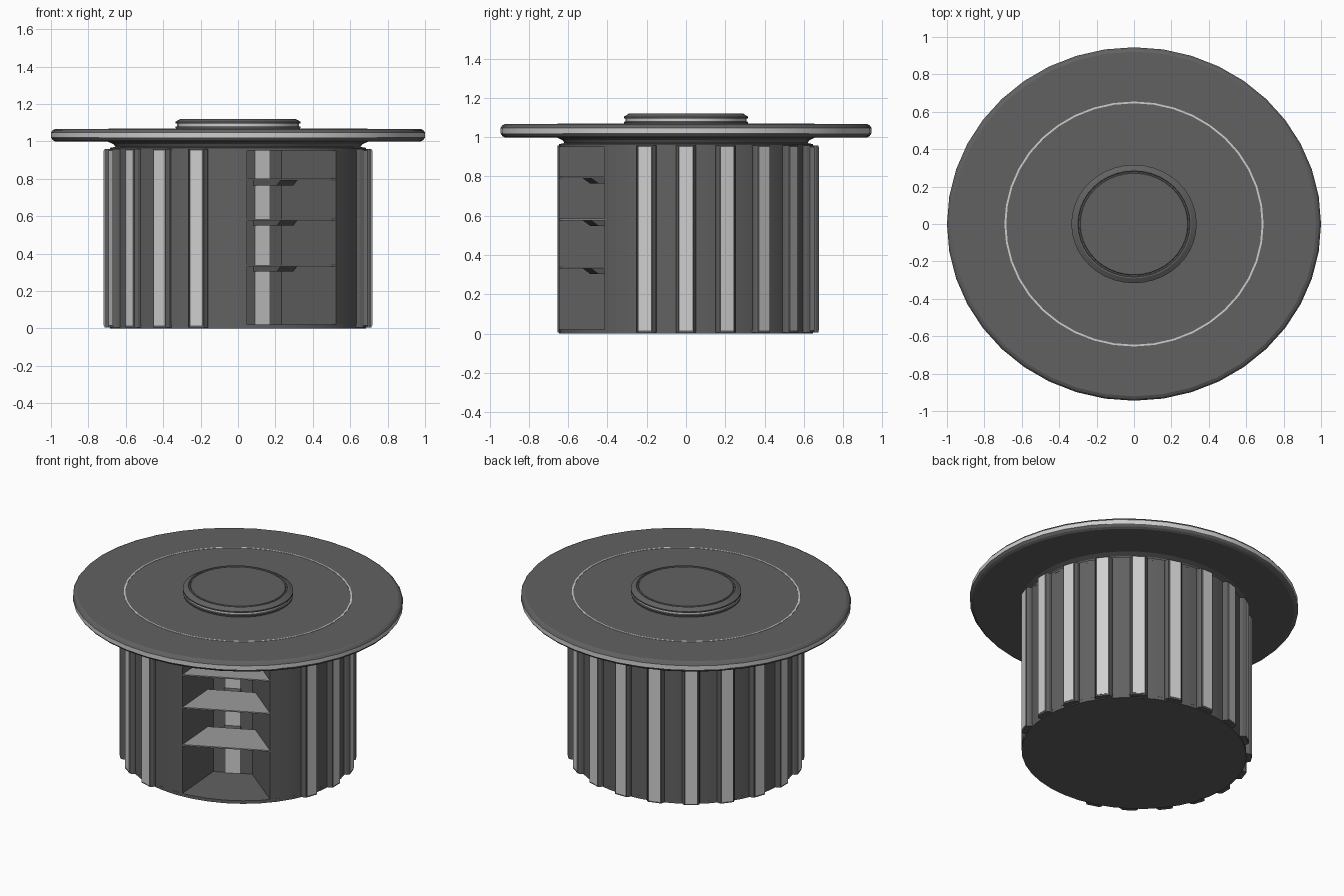
import bpy, bmesh
from math import sin, cos, tan, radians, pi
from mathutils import Matrix

cube = bpy.data.objects.get("Cube")
if cube:
    bpy.data.objects.remove(cube)

SQUASH = 0.945            # plan is slightly oval
SEG = 40
NICHE = -63               # direction and half angle of the open niche
HALF = 23
BODY_R = 0.685
BACK_R = 0.28


def material(name, value):
    m = bpy.data.materials.new(name)
    colour = (value, value, value, 1)
    m.diffuse_color = colour
    m.use_nodes = True
    bsdf = next(n for n in m.node_tree.nodes if n.type == 'BSDF_PRINCIPLED')
    bsdf.inputs["Base Color"].default_value = colour
    return m


DARK = material("dark_grey", 0.12)
LIGHT = material("light_grey", 0.62)
SHELF = material("shelf_grey", 0.33)
made = []


def finish(name, bm, mats, angle=0):
    turn = Matrix.Rotation(radians(angle), 4, 'Z')
    bm.transform(Matrix.Diagonal((1, SQUASH, 1, 1)) @ turn)
    bmesh.ops.recalc_face_normals(bm, faces=bm.faces)
    mesh = bpy.data.meshes.new(name)
    bm.to_mesh(mesh)
    bm.free()
    for m in mats:
        mesh.materials.append(m)
    ob = bpy.data.objects.new(name, mesh)
    bpy.context.collection.objects.link(ob)
    made.append(ob)
    return ob


def lathe(name, profile, mats=(DARK,), light_step=None, closed=False):
    """Spin (radius, z) points; the step light_step takes the second colour."""
    bm = bmesh.new()
    rings = []
    for r, z in profile:
        rings.append([bm.verts.new((r * cos(2 * pi * i / SEG), r * sin(2 * pi * i / SEG), z))
                      for i in range(SEG)])
    pairs = list(zip(rings, rings[1:]))
    if closed:
        pairs.append((rings[-1], rings[0]))
    else:
        bm.faces.new(rings[0])
        bm.faces.new(rings[-1])
    for k, (a, b) in enumerate(pairs):
        for i in range(SEG):
            j = (i + 1) % SEG
            f = bm.faces.new((a[i], a[j], b[j], b[i]))
            f.material_index = int(k == light_step)
    return finish(name, bm, mats)


def prism(name, outline, z0, z1, mat, angle=0, slant=0):
    """Extrude a plan outline; slant pulls the lower outer corners inward."""
    bm = bmesh.new()
    face = bm.faces.new([bm.verts.new((x, y, z1)) for x, y in outline])
    new = bmesh.ops.extrude_face_region(bm, geom=[face])["geom"]
    outer = max(x for x, y in outline)
    for v in new:
        if isinstance(v, bmesh.types.BMVert):
            v.co.z = z0
            if v.co.x > outer - 0.001:
                v.co.x -= slant
    return finish(name, bm, (mat,), angle)


# Pedestal body with a wedge-shaped niche
arc = [radians(HALF + (360 - 2 * HALF) * i / 36) for i in range(37)]
outline = [(BODY_R * cos(a), BODY_R * sin(a)) for a in arc]
back = BACK_R * tan(radians(HALF))
outline += [(BACK_R, -back), (BACK_R, back)]
prism("pedestal_body", outline, 0.02, 0.95, DARK, NICHE)
lathe("pedestal_floor", [(BODY_R, 0), (BODY_R, 0.02)])
lathe("pedestal_collar", [(BODY_R, 0.95), (BODY_R, 0.965), (0.655, 0.97),
                          (0.665, 0.985), (0.70, 1.0)])

# Raised slats with light inlays, left out across the niche
for i in range(20):
    angle = i * 18
    away = abs((angle - NICHE + 180) % 360 - 180)
    if away < 30:
        continue
    prism("slat", [(0.66, -0.056), (0.70, -0.052), (0.715, -0.041),
                   (0.715, 0.041), (0.70, 0.052), (0.66, 0.056)],
          0.005, 0.958, DARK, angle)
    prism("slat_inlay", [(0.712, -0.035), (0.718, -0.035), (0.718, 0.035), (0.712, 0.035)],
          0.015, 0.95, LIGHT, angle)

# Niche back strip, shelves and their brackets
prism("niche_strip", [(BACK_R, -0.044), (BACK_R + 0.006, -0.044),
                      (BACK_R + 0.006, 0.044), (BACK_R, 0.044)], 0.02, 0.95, LIGHT, NICHE)
near, far = 0.34, 0.628
t = tan(radians(HALF))
for z in (0.34, 0.585, 0.80):
    prism("shelf", [(near, -near * t), (far, -far * t), (far, far * t), (near, near * t)],
          z - 0.008, z, SHELF, NICHE)
    prism("shelf_bracket", [(BACK_R, -0.05), (0.60, -0.05), (0.60, 0.05), (BACK_R, 0.05)],
          z - 0.036, z - 0.008, DARK, NICHE, slant=0.045)

# Round top with a light rim band
lathe("table_top", [(0.70, 0.998), (0.975, 0.998), (0.99, 1.006), (1.0, 1.02), (1.0, 1.047),
                    (0.99, 1.06), (0.975, 1.067), (0.70, 1.067)], (DARK, LIGHT), 3)
lathe("top_ring", [(0.683, 1.06), (0.683, 1.069), (0.693, 1.069), (0.693, 1.06)],
      (LIGHT,), closed=True)

# Raised centre disc with a light groove
lathe("centre_disc", [(0.33, 1.06), (0.335, 1.078), (0.325, 1.08), (0.325, 1.094),
                      (0.335, 1.096), (0.335, 1.104), (0.308, 1.12), (0.30, 1.12),
                      (0.297, 1.115), (0.29, 1.115), (0.287, 1.12)], (DARK, LIGHT), 2)

# Smooth the round parts and keep their edges sharp
bpy.ops.object.select_all(action='DESELECT')
for ob in made:
    ob.select_set(True)
bpy.context.view_layer.objects.active = made[0]
bpy.ops.object.shade_smooth_by_angle(angle=radians(25))
